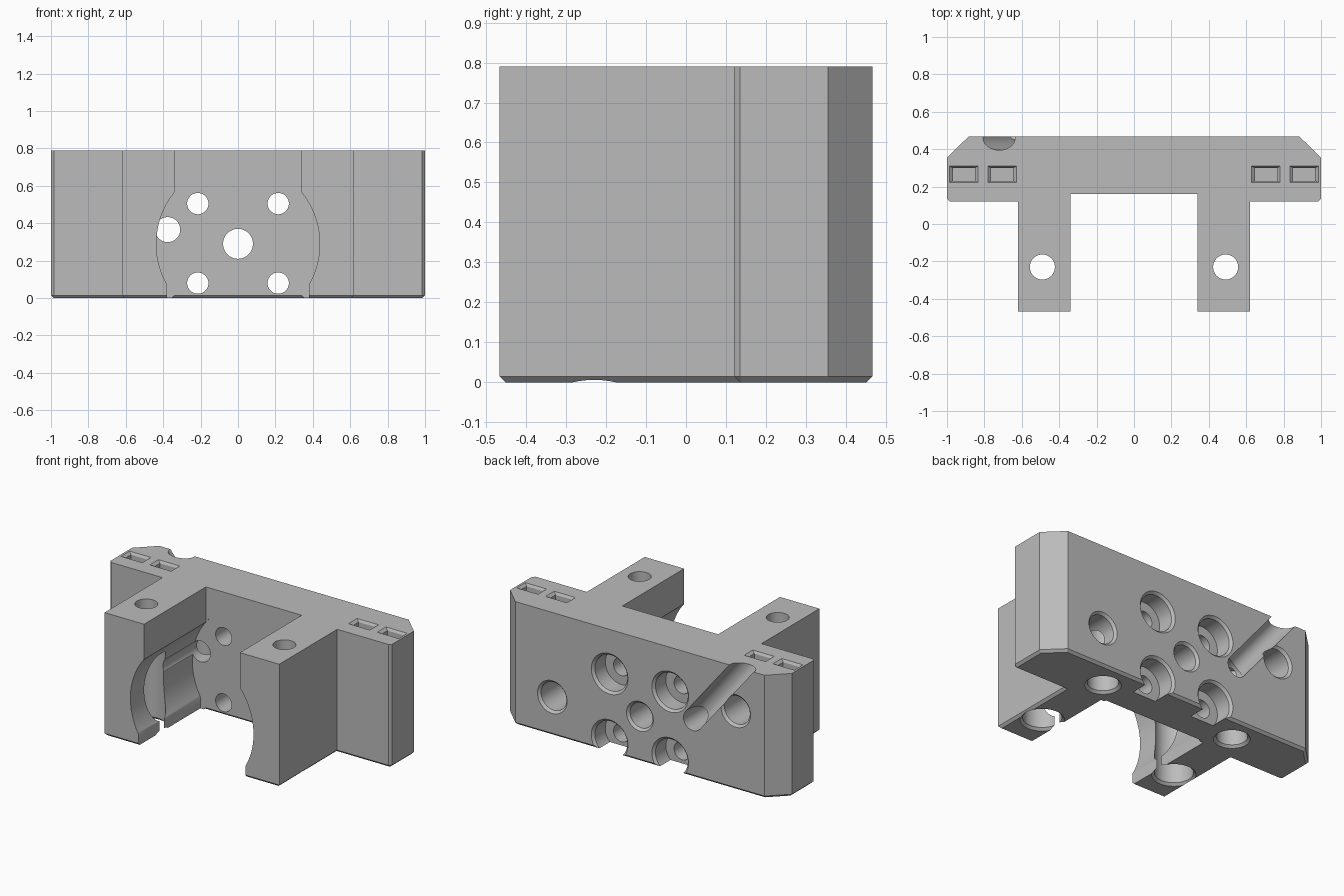
import bpy, bmesh, math
from mathutils import Vector

if "Cube" in bpy.data.objects:
    bpy.data.objects.remove(bpy.data.objects["Cube"])

H, BACK, FRONT = 0.79, 0.467, -0.467
CH = 0.015  # small edge chamfer

grey = bpy.data.materials.new("plain grey")
grey.use_nodes = True
grey.diffuse_color = (0.5, 0.5, 0.5, 1)
grey.node_tree.nodes["Principled BSDF"].inputs["Base Color"].default_value = (0.5, 0.5, 0.5, 1)


def add_object(name, bm):
    bmesh.ops.recalc_face_normals(bm, faces=bm.faces)
    mesh = bpy.data.meshes.new(name)
    bm.to_mesh(mesh)
    bm.free()
    mesh.materials.append(grey)
    obj = bpy.data.objects.new(name, mesh)
    bpy.context.collection.objects.link(obj)
    return obj


# Body: mirrored plan outline, raised, with a chamfered underside
half = [(0.34, 0.16), (0.34, FRONT), (0.62, FRONT), (0.62, 0.12), (1 - CH, 0.12),
        (1, 0.12 + CH), (1, 0.355), (0.885, BACK)]
outline = half + [(-x, y) for x, y in reversed(half)]
bm = bmesh.new()
base = bm.faces.new([bm.verts.new((x, y, 0)) for x, y in outline])
top = bmesh.ops.extrude_face_region(bm, geom=[base], use_keep_orig=True)
bmesh.ops.translate(bm, vec=(0, 0, H), verts=[v for v in top["geom"] if isinstance(v, bmesh.types.BMVert)])
bmesh.ops.recalc_face_normals(bm, faces=bm.faces)
low = [e for e in bm.edges if all(v.co.z < 0.001 for v in e.verts)]
bmesh.ops.bevel(bm, geom=low, offset=CH, offset_type='OFFSET', segments=1, affect='EDGES')
body = add_object("mount_body", bm)


def cut(bm):
    """Subtract a closed shape from the body."""
    tool = add_object("cutter", bm)
    tool.hide_render = True
    mod = body.modifiers.new("cut", 'BOOLEAN')
    mod.operation, mod.solver, mod.object = 'DIFFERENCE', 'EXACT', tool
    bpy.context.view_layer.objects.active = body
    bpy.ops.object.modifier_apply(modifier=mod.name)
    bpy.data.objects.remove(tool)


def bore(loc, direction, steps, segs=48, scale=(1, 1)):
    """Stepped hole: (radius, depth) rings from loc along direction."""
    bm = bmesh.new()
    turn = Vector((0, 0, 1)).rotation_difference(Vector(direction).normalized())
    rings = []
    for r, d in steps:
        ring = []
        for i in range(segs):
            a = 2 * math.pi * (i + 0.5) / segs
            p = Vector((r * math.cos(a) * scale[0], r * math.sin(a) * scale[1], d))
            ring.append(bm.verts.new(Vector(loc) + turn @ p))
        rings.append(ring)
    for a, b in zip(rings, rings[1:]):
        for i in range(segs):
            j = (i + 1) % segs
            bm.faces.new((a[i], a[j], b[j], b[i]))
    bm.faces.new(rings[0])
    bm.faces.new(rings[-1])
    cut(bm)


def chamfered(r, depth):
    return [(r + CH + 0.02, -0.02), (r, CH), (r, depth)]


INTO, UP, DOWN = (0, -1, 0), (0, 0, 1), (0, 0, -1)

# Round cavity between the arms, with straight relief at the bottom
bore((0, 0.161, 0.29), INTO, [(0.437, 0), (0.437, 0.7)], segs=96)
bm = bmesh.new()
bmesh.ops.create_cube(bm, size=1)
bmesh.ops.scale(bm, vec=(0.76, 0.7, 0.18), verts=bm.verts)
bmesh.ops.translate(bm, vec=(0, 0.161 - 0.35, -0.01), verts=bm.verts)
cut(bm)

for s in (-1, 1):
    # Stepped vertical holes through the arms
    bore((0.49 * s, -0.23, 0), UP, chamfered(0.112, 0.5) + [(0.067, 0.5), (0.067, 0.9)])
    # Blind holes under the plate
    bore((0.48 * s, 0.297, 0), UP, chamfered(0.09, 0.5))
    # Counterbored screw holes through the plate
    for z in (0.08, 0.505):
        bore((0.215 * s, BACK, z), INTO, chamfered(0.115, 0.12) + [(0.057, 0.12), (0.057, 0.4)])
    # Rectangular slots in the top
    for x in (0.705, 0.91):
        bore((x * s, 0.265, H), DOWN, [(1.68, -0.02), (1, CH), (1, 0.15)], segs=4, scale=(0.048, 0.083))

# Centre hole and blind holes in the back
bore((0, BACK, 0.29), INTO, chamfered(0.08, 0.4))
bore((0.622, BACK, 0.247), INTO, chamfered(0.09, 0.24))
bore((-0.68, BACK, 0.507), INTO, chamfered(0.09, 0.24))

# Cable passage and its slanted groove to the top
bore((-0.376, 0.5, 0.366), INTO, [(0.067, 0), (0.067, 0.73)])
bore((-0.376, 0.462, 0.366), (-0.345, 0, 0.424), [(0.067, 0), (0.067, 0.75)])

# Smooth bores with sharp edges
bpy.ops.object.select_all(action='DESELECT')
body.select_set(True)
bpy.context.view_layer.objects.active = body
bpy.ops.object.shade_smooth_by_angle(angle=math.radians(30))
